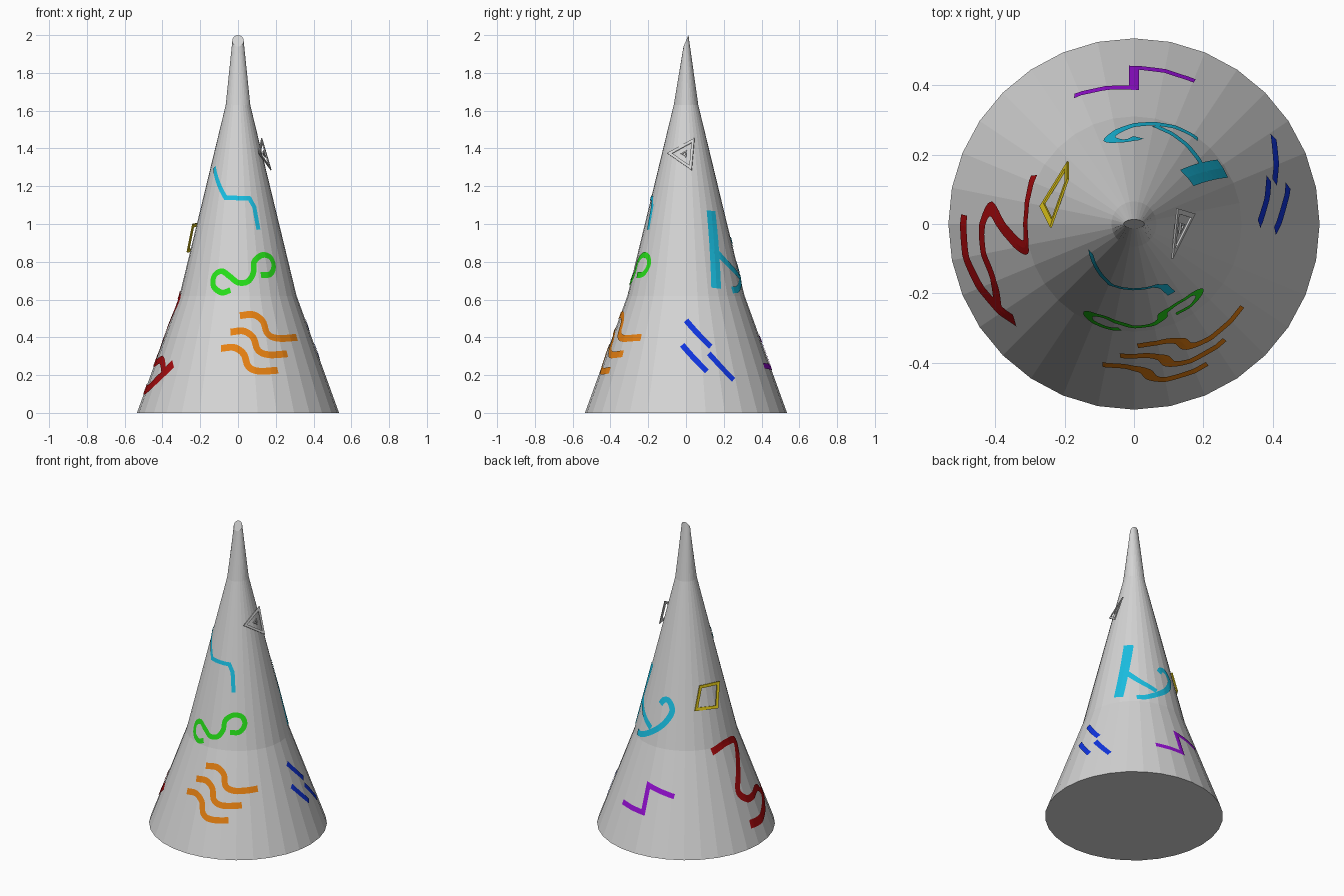
import bpy, bmesh
from math import sin, cos, asin, pi, radians, degrees
from mathutils import Vector

cube = bpy.data.objects.get("Cube")
if cube:
    bpy.data.objects.remove(cube, do_unlink=True)

SIDES = 32
PROFILE = [(0.535, 0.0), (0.31, 0.62), (0.065, 1.63)]
TIP = (0.03, 1.97)


def material(name, rgb):
    m = bpy.data.materials.new(name)
    m.use_nodes = True
    m.diffuse_color = (*rgb, 1)
    m.node_tree.nodes["Principled BSDF"].inputs["Base Color"].default_value = (*rgb, 1)
    return m


grey = material("grey", (0.66, 0.66, 0.66))
red = material("dark red", (0.38, 0.003, 0.004))
orange = material("orange", (0.8, 0.22, 0.006))
yellow = material("yellow", (0.75, 0.57, 0.01))
green = material("green", (0.02, 0.75, 0.01))
cyan = material("cyan", (0.01, 0.52, 0.76))
blue = material("blue", (0.005, 0.035, 0.75))
purple = material("purple", (0.3, 0.005, 0.65))


def add_object(name, bm, mat):
    mesh = bpy.data.meshes.new(name)
    bm.to_mesh(mesh)
    bm.free()
    mesh.materials.append(mat)
    ob = bpy.data.objects.new(name, mesh)
    bpy.context.collection.objects.link(ob)
    return ob


def radius(z):
    rings = PROFILE + [TIP]
    for (r0, z0), (r1, z1) in zip(rings, rings[1:]):
        if z <= z1:
            break
    return r0 + (r1 - r0) * (z - z0) / (z1 - z0)


def on_surface(deg, z, lift=0.004):
    """Point just above the faceted cone."""
    step = 2 * pi / SIDES
    a = radians(deg)
    r = radius(z) * cos(step / 2) / cos(a % step - step / 2) + lift
    return (r * cos(a), r * sin(a), z)


# Conversions from flat coordinates to angle and height
def front(pts):
    return [(degrees(asin(x / radius(z))) - 90, z) for x, z in pts]


def side(pts):
    return [(degrees(asin(y / radius(z))), z) for y, z in pts]


def resample(pts, smooth, n=8):
    p = [Vector(q) for q in pts]
    out = []
    for i in range(len(p) - 1):
        a, b = p[i], p[i + 1]
        before = p[i - 1] if i else a * 2 - b
        after = p[i + 2] if i + 2 < len(p) else b * 2 - a
        for k in range(n):
            t = k / n
            if smooth:
                out.append(0.5 * (2 * a + (b - before) * t
                           + (2 * before - 5 * a + 4 * b - after) * t * t
                           + (3 * a - before - 3 * b + after) * t ** 3))
            else:
                out.append(a.lerp(b, t))
    return out + [p[-1]]


def stroke(name, pts, width, mat, smooth=True):
    """Painted ribbon wrapped around the cone."""
    path = resample(pts, smooth)

    def direction(a, b):
        r = radius((a.y + b.y) / 2)
        return Vector((radians(b.x - a.x) * r, b.y - a.y)).normalized()

    dirs = [direction(a, b) for a, b in zip(path, path[1:])]
    bm = bmesh.new()
    rows = []
    for i, p in enumerate(path):
        d0, d1 = dirs[max(i - 1, 0)], dirs[min(i, len(dirs) - 1)]
        t = (d0 + d1).normalized()
        w = width / 2 / max(t.dot(d1), 0.5)
        row = []
        for s in (-1, 0, 1):
            z = p.y + s * w * t.x
            deg = p.x - degrees(s * w * t.y / radius(z))
            row.append(bm.verts.new(on_surface(deg, z)))
        rows.append(row)
    for a, b in zip(rows, rows[1:]):
        for k in (0, 1):
            bm.faces.new((a[k], b[k], b[k + 1], a[k + 1]))
    return add_object(name, bm, mat)


def flat_frame(name, corners, inner, mat):
    """Flat outlined polygon plate."""
    pts = [Vector(c) for c in corners]
    mid = sum(pts, Vector()) / len(pts)
    bm = bmesh.new()
    outer = [bm.verts.new(p) for p in pts]
    inside = [bm.verts.new(mid.lerp(p, inner)) for p in pts]
    for i in range(len(pts)):
        j = (i + 1) % len(pts)
        bm.faces.new((outer[i], outer[j], inside[j], inside[i]))
    ob = add_object(name, bm, mat)
    mod = ob.modifiers.new("thickness", 'SOLIDIFY')
    mod.thickness = 0.006
    mod.offset = 0
    return ob


# Cone body with a slanted cut at the tip
bm = bmesh.new()
angles = [2 * pi * i / SIDES for i in range(SIDES)]
rings = [[bm.verts.new((r * cos(a), r * sin(a), z)) for a in angles] for r, z in PROFILE]
rings.append([bm.verts.new((TIP[0] * cos(a), 0.013 * sin(a), TIP[1] + 0.03 * sin(a))) for a in angles])
for lo, hi in zip(rings, rings[1:]):
    for i in range(SIDES):
        j = (i + 1) % SIDES
        bm.faces.new((lo[i], lo[j], hi[j], hi[i]))
bm.faces.new(rings[-1])
bm.faces.new(rings[0][::-1])
add_object("cone_body", bm, grey)

# Front marks: bent line, curl and three waves
stroke("bent_line", front([(-0.122, 1.3), (-0.065, 1.14), (0.06, 1.135), (0.085, 1.09), (0.107, 0.97)]),
       0.024, cyan, False)
stroke("curl", front([(-0.04, 0.65), (-0.085, 0.637), (-0.128, 0.67), (-0.125, 0.725), (-0.085, 0.75),
                      (-0.04, 0.72), (0.0, 0.69), (0.05, 0.695), (0.08, 0.74), (0.085, 0.8), (0.125, 0.835),
                      (0.168, 0.825), (0.187, 0.78), (0.17, 0.735), (0.12, 0.73)]), 0.03, green)
wave = [(0.01, 0.515), (0.08, 0.52), (0.13, 0.485), (0.155, 0.42), (0.21, 0.395), (0.31, 0.4)]
for i in range(3):
    stroke(f"wave_{i + 1}", front([(x - 0.05 * i, z - 0.087 * i) for x, z in wave]), 0.036, orange)

# Left side marks: three dashes and a branching sign
for i, (y, z) in enumerate([(0.0, 0.49), (-0.02, 0.36), (0.12, 0.315)]):
    stroke(f"dash_{i + 1}", side([(y, z), (y + 0.13, z - 0.14)]), 0.03, blue, False)
stroke("sign_bar", [(41, 1.07), (32, 0.66)], 0.06, cyan, False)
stroke("sign_branch", [(37, 0.86), (57, 0.78), (78, 0.72)], 0.035, cyan)
stroke("sign_hook", [(53, 0.65), (66, 0.66), (88, 0.73), (101, 0.8), (106, 0.86), (100, 0.91),
                     (92, 0.91), (87, 0.88)], 0.035, cyan)

# Back zigzag
stroke("zigzag", [(67, 0.25), (90, 0.24), (90, 0.4), (115, 0.36)], 0.03, purple, False)

# Right side marks: two joined strokes
stroke("squiggle", [(154, 0.6), (175, 0.625), (192, 0.6), (183, 0.46), (174, 0.34), (181, 0.275),
                    (190, 0.265), (202, 0.28), (211, 0.22)], 0.042, red)
stroke("squiggle_tail", [(219, 0.26), (208, 0.19), (192, 0.125), (177, 0.13)], 0.05, red)

# Flat outlined plates
flat_frame("square_plate", [(-0.19, 0.18, 0.86), (-0.27, 0.05, 0.85), (-0.24, -0.01, 1.0), (-0.19, 0.13, 1.01)],
           0.76, yellow)
triangle = [(0.125, 0.045, 1.455), (0.11, -0.1, 1.375), (0.175, 0.03, 1.285)]
flat_frame("triangle_plate", triangle, 0.7, grey)
mid = sum((Vector(p) for p in triangle), Vector()) / 3
flat_frame("triangle_centre", [mid.lerp(Vector(p), 0.22) for p in triangle], 0.5, grey)
